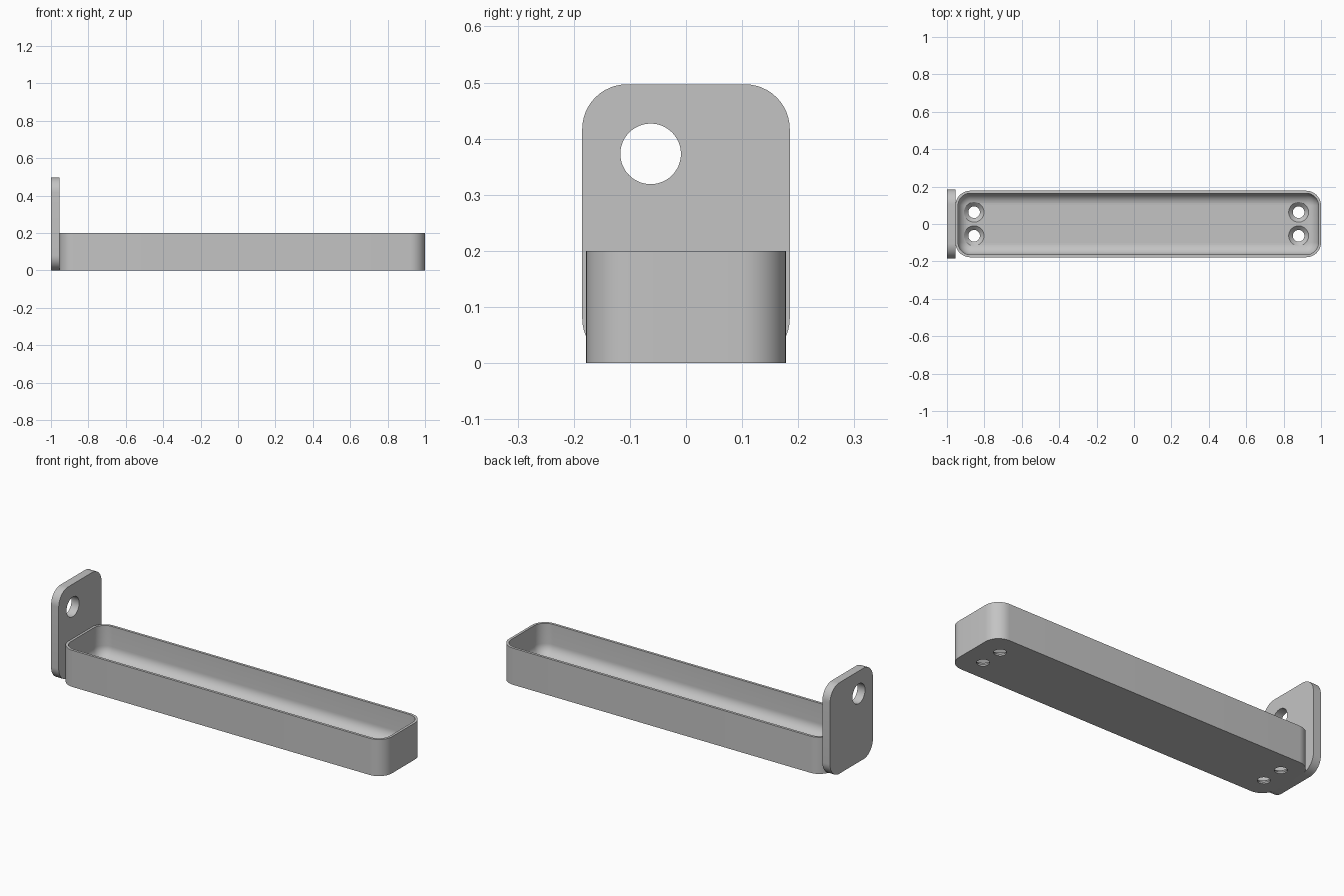
import bpy, bmesh
from math import cos, sin, pi, radians
from mathutils import Matrix

if "Cube" in bpy.data.objects:
    bpy.data.objects.remove(bpy.data.objects["Cube"])

grey = bpy.data.materials.new("plain grey")
grey.use_nodes = True
COLOUR = (0.55, 0.55, 0.55, 1)
grey.diffuse_color = COLOUR
grey.node_tree.nodes["Principled BSDF"].inputs["Base Color"].default_value = COLOUR


def rounded_rect(hx, hy, r, steps=12):
    """Counter-clockwise rounded rectangle centred on the origin."""
    pts = []
    for k, (sx, sy) in enumerate([(1, 1), (-1, 1), (-1, -1), (1, -1)]):
        for i in range(steps + 1):
            a = (k + i / steps) * pi / 2
            pts.append((sx * (hx - r) + r * cos(a), sy * (hy - r) + r * sin(a)))
    return pts


def loft(name, rings, matrix):
    """Skin a stack of (outline, height) rings and cap both ends."""
    bm = bmesh.new()
    loops = [[bm.verts.new((x, y, z)) for x, y in pts] for pts, z in rings]
    n = len(loops[0])
    for a, b in zip(loops, loops[1:]):
        for i in range(n):
            j = (i + 1) % n
            bm.faces.new((a[i], a[j], b[j], b[i]))
    bm.faces.new(loops[0][::-1])
    bm.faces.new(loops[-1])
    bmesh.ops.recalc_face_normals(bm, faces=bm.faces)
    bm.transform(matrix)
    mesh = bpy.data.meshes.new(name)
    bm.to_mesh(mesh)
    bm.free()
    mesh.materials.append(grey)
    obj = bpy.data.objects.new(name, mesh)
    bpy.context.collection.objects.link(obj)
    return obj


def circle(r):
    return [(r * cos(i * pi / 24), r * sin(i * pi / 24)) for i in range(48)]


def finish(obj, cutters):
    """Cut the holes, drop the cutters and smooth the curved faces."""
    bpy.ops.object.select_all(action='DESELECT')
    bpy.context.view_layer.objects.active = obj
    obj.select_set(True)
    for c in cutters:
        c.hide_render = True
        mod = obj.modifiers.new("hole", 'BOOLEAN')
        mod.operation = 'DIFFERENCE'
        mod.solver = 'EXACT'
        mod.object = c
        bpy.ops.object.modifier_apply(modifier=mod.name)
        bpy.data.objects.remove(c)
    bpy.ops.object.shade_smooth_by_angle(angle=radians(30))


# Tray: outer wall, thin rim, inner wall and a fillet running into the floor
HX, HY, R, TOP = 0.9775, 0.178, 0.08, 0.2
WALL, FLOOR, FILLET = 0.014, 0.03, 0.06


def outline(inset):
    return rounded_rect(HX - inset, HY - inset, R - inset)


rings = [(outline(0), 0), (outline(0), TOP), (outline(WALL), TOP)]
for i in range(11):
    a = i / 10 * pi / 2
    rings.append((outline(WALL + FILLET * (1 - cos(a))),
                  FLOOR + FILLET * (1 - sin(a))))
tray = loft("tray", rings, Matrix.Translation((0.0225, 0, 0)))

# Countersunk screw holes, two at each end
cutters = []
for x in (-0.855, 0.88):
    for y in (-0.063, 0.063):
        profile = [(circle(0.031), -0.05), (circle(0.031), 0.008),
                   (circle(0.054), FLOOR + 0.001), (circle(0.054), 0.15)]
        cutters.append(loft("screw_hole", profile, Matrix.Translation((x, y, 0))))
finish(tray, cutters)

# Upright end plate with an off-centre hole; local x, y, z become y, z, x
upright = Matrix(((0, 0, 1, 0), (1, 0, 0, 0), (0, 1, 0, 0), (0, 0, 0, 1)))
shape = rounded_rect(0.185, 0.2485, 0.08)
plate = loft("end_plate", [(shape, 0), (shape, 0.046)],
             Matrix.Translation((-1, 0, 0.2485)) @ upright)
hole = loft("plate_hole", [(circle(0.054), -0.1), (circle(0.054), 0.1)],
            Matrix.Translation((-1, -0.063, 0.373)) @ upright)
finish(plate, [hole])
